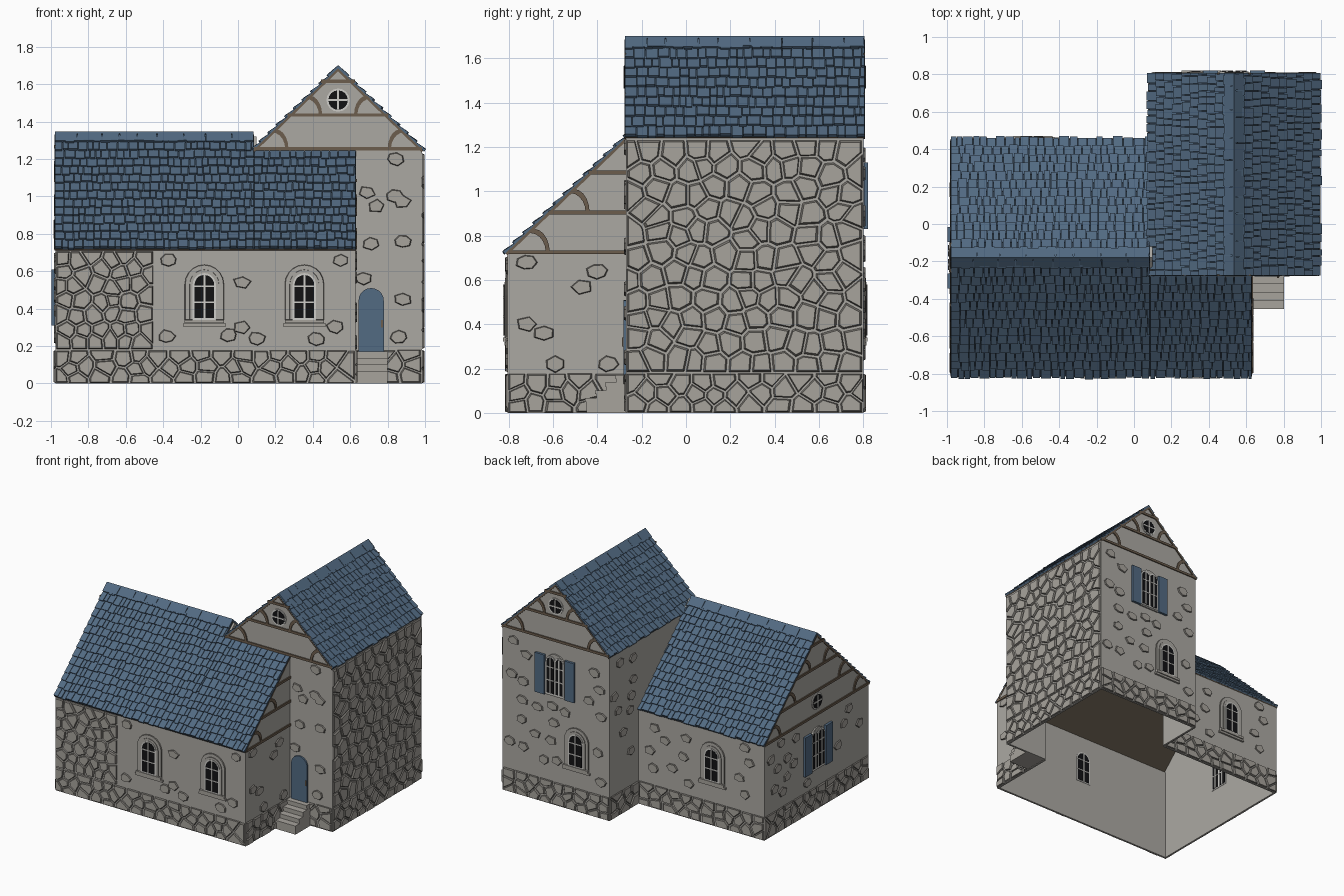
import bpy, bmesh, math, random
from mathutils import Vector as V

if "Cube" in bpy.data.objects:
    bpy.data.objects.remove(bpy.data.objects["Cube"])
random.seed(7)
R = random.uniform

COL = {"plaster": (.41, .395, .365), "stone": (.39, .37, .335), "stone_edge": (.17, .16, .145),
       "roof_blue": (.085, .145, .225), "roof_gap": (.025, .04, .06), "timber": (.15, .11, .075),
       "glass_black": (.006, .006, .007), "window_white": (.62, .61, .58), "roof_underside": (.10, .08, .055)}
MAT = {}
for k, c in COL.items():
    MAT[k] = bpy.data.materials.new(k)
    MAT[k].diffuse_color = (*c, 1)
parts = {}


def wall(axis, pos, s):
    """Frame of a vertical wall: (along, up, outward) -> point."""
    if axis == 'y':
        return lambda u, v, d: V((u, pos + s * d, v))
    return lambda u, v, d: V((pos + s * d, u, v))


def slope(E, A, S):
    A, S = V(A), V(S).normalized()
    N = A.cross(S)
    N = N if N.z > 0 else -N
    return lambda u, v, d: V(E) + A * u + S * v + N * d


def prism(part, F, pts, d0, d1, col, side=None, shrink=1, under=None):
    """Extrude a polygon drawn on a frame from depth d0 to d1 (d1 may depend on v)."""
    bm, slots = parts.setdefault(part, (bmesh.new(), []))

    def idx(c):
        if c not in slots:
            slots.append(c)
        return slots.index(c)
    n = len(pts)
    cu, cv = sum(p[0] for p in pts) / n, sum(p[1] for p in pts) / n
    top = d1 if callable(d1) else (lambda v: d1)
    lo = [bm.verts.new(F(u, v, d0)) for u, v in pts]
    hi = [bm.verts.new(F(cu + (u - cu) * shrink, cv + (v - cv) * shrink, top(v))) for u, v in pts]
    bm.faces.new(hi).material_index = idx(col)
    bm.faces.new(lo[::-1]).material_index = idx(under or col)
    for i in range(n):
        j = (i + 1) % n
        bm.faces.new((lo[i], lo[j], hi[j], hi[i])).material_index = idx(side or col)


def rect(u0, v0, u1, v1):
    return [(u0, v0), (u1, v0), (u1, v1), (u0, v1)]


# --- walls -----------------------------------------------------------------
X0, X1, Y0, Y1 = -.975, .628, -.805, .45      # low wing
TX0, TX1, TY0, TY1 = .085, .985, -.27, .80    # tower
front, right = wall('y', Y0, -1), wall('x', X1, 1)
back, left = wall('y', Y1, 1), wall('x', X0, -1)
tfront, tright = wall('y', TY0, -1), wall('x', TX1, 1)
tback, tleft = wall('y', TY1, 1), wall('x', TX0, -1)
EV, RY, RX, TE = .715, -.18, .535, 1.24
for F, pts in ((front, rect(X0, 0, X1, EV)), (back, rect(X0, 0, TX0, EV)),
               (right, [(Y0, 0), (TY0, 0), (TY0, 1.235), (Y0, EV)]),
               (left, [(Y0, 0), (Y1, 0), (Y1, EV), (RY, 1.32), (Y0, EV)])):
    prism("low_wing_walls", F, pts, -.015, 0, "plaster")
for F, pts in ((tright, rect(TY0, 0, TY1, TE)),
               (tback, [(TX0, 0), (TX1, 0), (TX1, TE), (RX, 1.675), (TX0, TE)]),
               (tfront, rect(X1, 0, TX1, TE)),
               (tfront, [(TX0, TE), (TX1, TE), (RX, 1.675)]),
               (tleft, [(TY1, 0), (Y1, 0), (Y1, EV), (-.08, TE), (TY1, TE)]),
               (tleft, [(TY0, TE), (-.09, TE), (RY, 1.32)])):
    prism("tower_walls", F, pts, -.015, 0, "plaster")


# --- cobbles: random cells on a jittered grid ---------------------------------
def clip(poly, m, n):
    out = []
    for i, p in enumerate(poly):
        q = poly[i - 1]
        a, b = (q - m).dot(n), (p - m).dot(n)
        if a * b < 0:
            out.append(q + (p - q) * (a / (a - b)))
        if b <= 0:
            out.append(p)
    return out


def cobbles(part, F, u0, v0, u1, v1, su, sv):
    nu, nv = max(1, round((u1 - u0) / su)), max(1, round((v1 - v0) / sv))
    du, dv = (u1 - u0) / nu, (v1 - v0) / nv
    seeds = [V((u0 + (i + .5 + (j % 2 - .5) * .4 + R(-.33, .33)) * du,
                v0 + (j + .5 + R(-.3, .3)) * dv)) for i in range(nu) for j in range(nv)]
    for s in seeds:
        cell = [V(p) for p in rect(u0, v0, u1, v1)]
        for q in seeds:
            if q is not s and (q - s).length < 3.5 * max(du, dv) and cell:
                cell = clip(cell, (s + q) / 2, q - s)
        if len(cell) < 3:
            continue
        c = sum(cell, V((0, 0))) / len(cell)
        prism(part, F, [c + (p - c) * .92 for p in cell], -.002, R(.008, .012), "stone", "stone_edge", .83)


for F, a, b in ((front, X0, X1), (right, Y0, TY0), (back, X0, TX0), (left, Y0, Y1),
                (tfront, X1, TX1), (tright, TY0, TY1), (tback, TX0, TX1), (tleft, Y1, TY1)):
    cobbles("stone_base", F, a, 0, b, .18, .105, .062)
cobbles("tower_side_stones", tright, TY0, .18, TY1, 1.235, .1, .1)
cobbles("front_stone_panel", front, X0, .18, -.45, .71, .085, .08)


# --- loose stones in the plaster -----------------------------------------------
def blob(F, u, v):
    n, a0 = random.randint(5, 7), R(0, 6)
    pts = []
    for i in range(n):
        a, r = a0 + math.tau * i / n, R(.85, 1.1)
        pts.append((u + .05 * r * math.cos(a), v + .038 * r * math.sin(a)))
    prism("loose_stones", F, pts, -.002, .009, "stone", "stone_edge", .85)


for u, v in ((-.37, .66), (.55, .66), (.02, .54), (.02, .3), (-.05, .26), (-.38, .25), (.42, .24), (.52, .3), (.1, .24)):
    blob(front, u, v)
for u, v in ((.84, 1.2), (.69, 1.02), (.74, .95), (.88, .97), (.84, 1.0), (.71, .75), (.88, .76), (.88, .45), (.67, .56), (.86, .25)):
    blob(tfront, u, v)
for u, v in ((-.72, .4), (-.64, .36), (-.47, .57), (-.4, .64), (-.59, .22), (-.35, .22), (-.72, .68)):
    blob(right, u, v)
for F, a, b, top, count, avoid in ((tback, .14, .93, 1.19, 22, ((.36, .47, .16, .24), (.54, .98, .23, .21))),
                                   (back, -.92, .03, .67, 12, ((-.54, .47, .17, .24),)),
                                   (left, -.75, .4, .67, 14, ((-.18, .46, .23, .2),)),
                                   (tleft, .5, .75, 1.19, 9, ())):
    placed = []
    for _ in range(500):
        u, v = R(a, b), R(.23, top)
        if (len(placed) < count and all((u - p) ** 2 + (v - q) ** 2 > .011 for p, q in placed)
                and not any(abs(u - c) < w and abs(v - z) < h for c, z, w, h in avoid)):
            placed.append((u, v))
            blob(F, u, v)


# --- windows, shutters, door ------------------------------------------------------
def arch(c, z0, w, z1):
    r = w / 2
    return [(c - r, z0), (c + r, z0)] + [(c + r * math.cos(math.pi * i / 10), z1 - r + r * math.sin(math.pi * i / 10)) for i in range(11)]


def panes(F, c, z0, w, z1):
    for s, o in ((1, .012), (-1, -.015)):        # outside and inside faces
        prism("window_frames", F, arch(c, z0 - .01, w + .02, z1 + .01), o - s * .002, o + s * .003, "window_white")
        prism("window_glass", F, arch(c, z0, w, z1), o, o + s * .005, "glass_black")
        bars = [rect(c - .005, z0, c + .005, z1)]
        bars += [rect(c - w / 2, z - .004, c + w / 2, z + .004) for z in (z0 + (z1 - z0) * .37, z0 + (z1 - z0) * .74)]
        for b in bars:
            prism("window_bars", F, b, o, o + s * .008, "window_white")


def arched_window(F, c):
    prism("window_surrounds", F, arch(c, .335, .21, .635), 0, .008, "plaster", "stone_edge", .97)
    prism("window_surrounds", F, arch(c, .335, .16, .61), 0, .012, "plaster", "stone_edge", .97)
    prism("window_sills", F, rect(c - .105, .322, c + .105, .34), 0, .02, "stone")
    prism("window_sills", F, rect(c - .115, .305, c + .115, .32), 0, .014, "stone")
    panes(F, c, .35, .105, .58)


def shutter_window(F, c, z):
    prism("window_surrounds", F, arch(c, z - .15, .17, z + .17), 0, .01, "plaster")
    for s in (-1, 1):
        panes(F, c + s * .037, z - .13, .06, z + .14)
        prism("shutters", F, rect(*sorted((c + s * .085, c + s * .165))[:1], z - .15,
                                  max(c + s * .085, c + s * .165), z + .15), .004, .022, "roof_blue")


def round_window(F, c, z):
    ring = lambda r: [(c + r * math.cos(math.tau * i / 16), z + r * math.sin(math.tau * i / 16)) for i in range(16)]
    prism("round_windows", F, ring(.062), 0, .006, "window_white")
    prism("round_windows", F, ring(.052), 0, .009, "glass_black")
    for b in (rect(c - .005, z - .05, c + .005, z + .05), rect(c - .05, z - .005, c + .05, z + .005)):
        prism("round_windows", F, b, 0, .012, "window_white")


for F, c in ((front, -.18), (front, .355), (back, -.54), (tback, .36)):
    arched_window(F, c)
shutter_window(left, -.18, .46)
shutter_window(tback, RX, .98)
round_window(left, RY, .825)
round_window(tfront, RX, 1.515)
round_window(tback, RX, 1.515)
prism("door", tfront, arch(.712, .17, .135, .51), 0, .012, "roof_blue")
prism("door_handle", tfront, rect(.765, .3, .775, .34), .01, .018, "timber")
for i in range(4):                               # entrance steps
    prism("steps", tfront, rect(.632, 0, .80, .165 - .035 * i), .045 * i, .045 * (i + 1), "stone")
    prism("steps", tfront, rect(.631, .155 - .035 * i, .802, .172 - .035 * i), .045 * i, .045 * (i + 1) + .005, "stone")


# --- gable timbers ------------------------------------------------------------------
def gable(F, c, hw, zb, levels, umax=9, sides=(-1, 1)):
    for i in range(levels):
        h, z = hw - .18 * i, zb + .18 * i
        prism("gable_timbers", F, rect(c - h, z - .009, min(c + h, umax), z + .009), 0, .008, "timber")
        b = h - .185
        if b < .02 or (b < .1 and umax < 9):
            continue
        for s in sides:
            arc = lambda k, w: (c + s * (b + w + .07 * (1 - math.cos(k * math.pi / 10))),
                                z + (.105 - w) * math.sin(k * math.pi / 10))
            for k in range(5):
                prism("gable_timbers", F, [arc(k, 0), arc(k + 1, 0), arc(k + 1, .018), arc(k, .018)], 0, .008, "timber")


gable(left, RY, .62, .725, 4)
gable(right, RY, .62, .725, 3, TY0, (-1,))
gable(tfront, RX, .45, 1.255, 3)
gable(tback, RX, .45, 1.255, 3)


# --- shingled roofs -----------------------------------------------------------------
def tile_row(part, F, u, u1, t0, t1, d0, d1, w0, w1, jit):
    while u < u1 - .005:
        e = min(u1, u + R(w0, w1))
        b = t0 + R(-jit, jit)
        lift = R(-.002, .002)
        prism(part, F, rect(u + .002, b, e - .002, t1), -.001,
              lambda v: d0 + lift if v < (b + t1) / 2 else d1, "roof_blue")
        u = e


def shingles(part, F, L, H, rows, hmax=None):
    hmax = hmax or H
    prism(part, F, rect(0, 0, L, hmax), -.012, 0, "roof_gap", "timber", 1, "roof_underside")
    for r in range(rows):
        t = r * H / rows
        if t < hmax - .01:
            tile_row(part, F, 0, L, t, min(hmax, t + 1.2 * H / rows), .015, .003, .028, .06, .007)


def ridge(part, F, L, H):
    tile_row(part, F, 0, L, H - .06, H + .012, .015, .012, .08, .16, .002)


H = math.hypot(.635, .61)
L = TX0 + .98
ff, fb = slope((-.98, -.815, .72), (1, 0, 0), (0, .635, .61)), slope((-.98, .455, .72), (1, 0, 0), (0, -.635, .61))
for F in (ff, fb):
    shingles("low_roof", F, L, H, 14)
    ridge("low_roof_ridge", F, L, H)
shingles("low_roof_extension", slope((TX0, -.815, .72), (1, 0, 0), (0, .635, .61)), .63 - TX0, H, 14, H * .545 / .635)
H = math.hypot(.455, .44)
for x, s in ((.08, 1), (.99, -1)):
    F = slope((x, -.278, 1.245), (0, 1, 0), (s * .455, 0, .44))
    shingles("tower_roof", F, 1.086, H, 10)
    ridge("tower_roof_ridge", F, 1.086, H)

# --- turn every part into an object ---------------------------------------------------
for name, (bm, slots) in parts.items():
    bmesh.ops.recalc_face_normals(bm, faces=bm.faces[:])
    me = bpy.data.meshes.new(name)
    bm.to_mesh(me)
    bm.free()
    for c in slots:
        me.materials.append(MAT[c])
    bpy.context.collection.objects.link(bpy.data.objects.new(name, me))

for m in bpy.data.materials:
    if m.users and not m.is_grease_pencil:
        m.use_nodes = True
        m.node_tree.nodes["Principled BSDF"].inputs["Base Color"].default_value = m.diffuse_color
